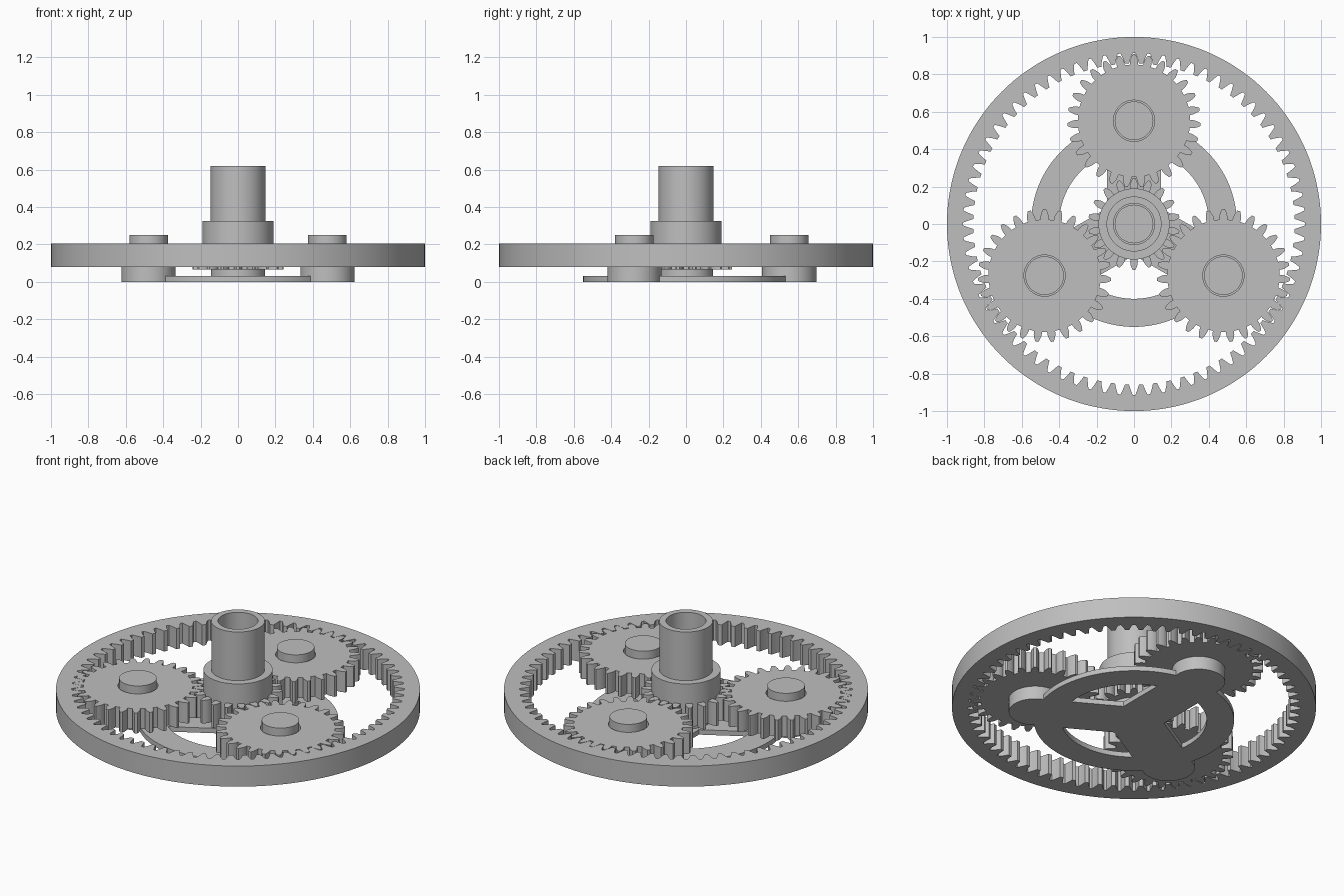
import bpy
import bmesh
from math import acos, asin, cos, pi, radians, sin, sqrt, tan

cube = bpy.data.objects.get("Cube")
if cube:
    bpy.data.objects.remove(cube, do_unlink=True)

# Shared dimensions of the gear train
SUN_TEETH, PLANET_TEETH, RING_TEETH = 18, 27, 72
ORBIT = 0.552
MODULE = 2 * ORBIT / (SUN_TEETH + PLANET_TEETH)
GEAR_BOTTOM, GEAR_TOP = 0.08, 0.205
PLATE_TOP = 0.03
BOSS, PIN, BORE = 0.145, 0.103, 0.11
PLANET_ANGLES = [radians(a) for a in (90, 210, 330)]

grey = bpy.data.materials.new("plain grey")
grey.use_nodes = True
GREY = (0.52, 0.52, 0.52, 1)
grey.diffuse_color = GREY
grey.node_tree.nodes["Principled BSDF"].inputs["Base Color"].default_value = GREY


def arc(radius, start=0, end=2 * pi, steps=96):
    step = (end - start) / steps
    return [(radius * cos(start + i * step), radius * sin(start + i * step))
            for i in range(steps + 1)]


def circle(radius, steps=96):
    return arc(radius, steps=steps)[:-1]


def gear(teeth, inner, outer, gap=0.0):
    """Involute outline with one tooth pointing to +y."""
    pitch = MODULE * teeth / 2
    pressure = radians(20)
    base = pitch * cos(pressure)

    def half_angle(r):
        a = acos(min(1, base / r))
        return pi / (2 * teeth) - gap / pitch + tan(pressure) - pressure - (tan(a) - a)

    radii = [inner + (outer - inner) * i / 6 for i in range(7)]
    points = []
    for t in range(teeth):
        mid = pi / 2 + 2 * pi * t / teeth
        flank = [(r, -half_angle(r)) for r in radii]
        flank += [(r, -a) for r, a in reversed(flank)]
        points += [(r * cos(mid + a), r * sin(mid + a)) for r, a in flank]
    return points


def extrude(name, outlines, bottom, top, centre=(0, 0)):
    """Solid from closed outlines; inner outlines become holes."""
    curve = bpy.data.curves.new(name, "CURVE")
    curve.dimensions = "2D"
    curve.fill_mode = "BOTH"
    curve.extrude = (top - bottom) / 2
    for outline in outlines:
        spline = curve.splines.new("POLY")
        spline.points.add(len(outline) - 1)
        for point, (x, y) in zip(spline.points, outline):
            point.co = (x, y, 0, 1)
        spline.use_cyclic_u = True
    helper = bpy.data.objects.new(name + " outline", curve)
    bpy.context.collection.objects.link(helper)
    graph = bpy.context.evaluated_depsgraph_get()
    mesh = bpy.data.meshes.new_from_object(helper.evaluated_get(graph))
    bpy.data.objects.remove(helper, do_unlink=True)
    bpy.data.curves.remove(curve)

    bm = bmesh.new()
    bm.from_mesh(mesh)
    bmesh.ops.remove_doubles(bm, verts=bm.verts, dist=0.00002)
    bmesh.ops.recalc_face_normals(bm, faces=bm.faces)
    bm.to_mesh(mesh)
    bm.free()
    mesh.materials.clear()
    mesh.materials.append(grey)

    obj = bpy.data.objects.new(name, mesh)
    obj.location = (*centre, (bottom + top) / 2)
    bpy.context.collection.objects.link(obj)
    bpy.ops.object.select_all(action="DESELECT")
    obj.select_set(True)
    bpy.context.view_layer.objects.active = obj
    bpy.ops.object.shade_smooth_by_angle(angle=radians(25))
    return obj


def external_gear(teeth):
    pitch = MODULE * teeth / 2
    return gear(teeth, pitch - 1.25 * MODULE, pitch + MODULE, 0.001)


# Outer ring gear, its grooves shaped like teeth
ring_pitch = MODULE * RING_TEETH / 2
grooves = gear(RING_TEETH, ring_pitch - MODULE, ring_pitch + 1.25 * MODULE)
extrude("ring_gear", [circle(1, 144), grooves], GEAR_BOTTOM, GEAR_TOP)

# Carrier plate: rim and three arms left by three sector openings
corner = BOSS / sin(pi / 3)
openings = []
for angle in PLANET_ANGLES:
    middle = angle + pi / 3
    spread = pi / 3 - asin(BOSS / 0.4)
    openings.append([(corner * cos(middle), corner * sin(middle))]
                    + arc(0.4, middle - spread, middle + spread, 32))
extrude("carrier_plate", [circle(0.55, 128)] + openings, 0, PLATE_TOP)

# Planet gears on their bosses and pins
for i, angle in enumerate(PLANET_ANGLES, 1):
    spot = (ORBIT * cos(angle), ORBIT * sin(angle))
    extrude(f"planet_boss_{i}", [circle(BOSS)], 0, GEAR_BOTTOM, spot)
    extrude(f"planet_pin_{i}", [circle(PIN)], GEAR_BOTTOM, 0.25, spot)
    extrude(f"planet_gear_{i}", [external_gear(PLANET_TEETH), circle(BORE)],
            GEAR_BOTTOM, GEAR_TOP, spot)

# Centre boss and pin
SUN_BOTTOM = 0.065
extrude("centre_boss", [circle(BOSS)], PLATE_TOP, SUN_BOTTOM)
extrude("centre_pin", [circle(PIN)], SUN_BOTTOM, 0.25)

# Sun gear with collar and hollow shaft
extrude("sun_gear", [external_gear(SUN_TEETH), circle(BORE)], SUN_BOTTOM, GEAR_TOP)
extrude("sun_collar", [circle(0.19), circle(BORE)], GEAR_TOP, 0.325)
extrude("sun_shaft", [circle(0.147), circle(BORE)], 0.325, 0.62)
